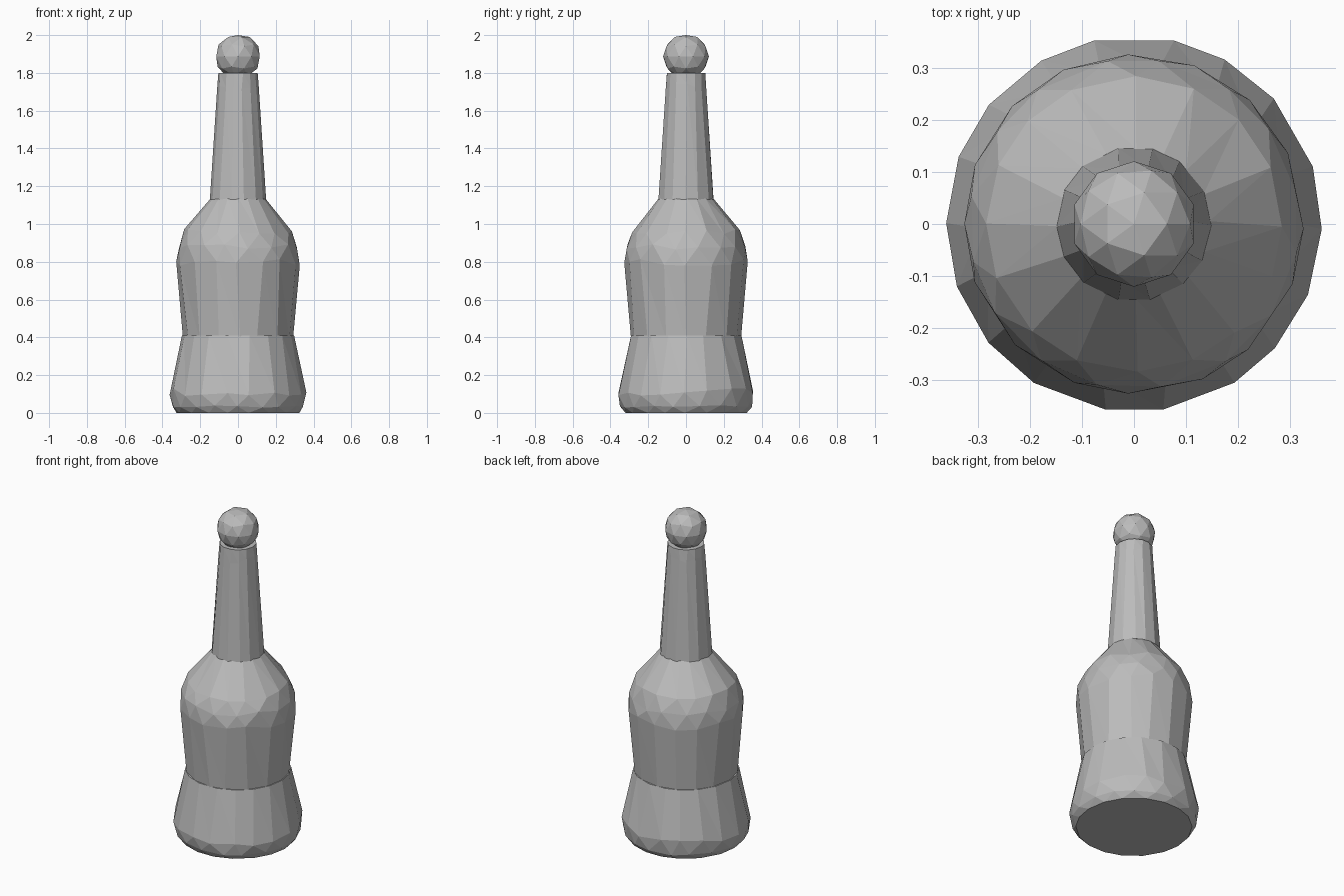
import bpy
import bmesh
import math
import random

random.seed(4)

cube = bpy.data.objects.get("Cube")
if cube:
    bpy.data.objects.remove(cube, do_unlink=True)

# Single flat grey
grey = bpy.data.materials.new("plain_grey")
grey.use_nodes = True
colour = (0.5, 0.5, 0.5, 1)
grey.diffuse_color = colour
grey.node_tree.nodes["Principled BSDF"].inputs["Base Color"].default_value = colour


def finish(name, bm):
    bmesh.ops.recalc_face_normals(bm, faces=bm.faces[:])
    mesh = bpy.data.meshes.new(name)
    bm.to_mesh(mesh)
    bm.free()
    mesh.materials.append(grey)
    obj = bpy.data.objects.new(name, mesh)
    bpy.context.collection.objects.link(obj)
    return obj


def turned(name, sides, profile):
    """Faceted turning; each profile row is radius, height, half-step twist, height wobble."""
    bm = bmesh.new()
    rings = []
    for radius, z, twist, wobble in profile:
        ring = []
        for i in range(sides):
            a = (i + twist / 2 + random.uniform(-0.12, 0.12)) * math.tau / sides
            h = z + random.uniform(-wobble, wobble)
            ring.append(bm.verts.new((radius * math.cos(a), radius * math.sin(a), h)))
        rings.append(ring)
    for k in range(len(rings) - 1):
        low, high = rings[k], rings[k + 1]
        # lean the triangle diagonals with the twist between rings
        forward = profile[k + 1][2] >= profile[k][2]
        for i in range(sides):
            j = (i + 1) % sides
            if forward:
                bm.faces.new((low[i], low[j], high[i]))
                bm.faces.new((low[j], high[j], high[i]))
            else:
                bm.faces.new((low[i], low[j], high[j]))
                bm.faces.new((low[i], high[j], high[i]))
    bm.faces.new(rings[0][::-1])
    bm.faces.new(rings[-1])
    return finish(name, bm)


# Flared foot with a rounded lower edge
turned("bottle_base", 18, [
    (0.325, 0.0, 0, 0),
    (0.350, 0.035, 1, 0.008),
    (0.362, 0.11, 0, 0.02),
    (0.297, 0.41, 0, 0),
])

# Body with rounded shoulders
turned("bottle_body", 16, [
    (0.291, 0.39, 0, 0),
    (0.327, 0.80, 0, 0.02),
    (0.318, 0.88, 1, 0.015),
    (0.285, 0.96, 0, 0.015),
    (0.145, 1.135, 0, 0),
])

# Tapering neck
turned("bottle_neck", 14, [
    (0.149, 1.13, 0, 0),
    (0.109, 1.73, 0, 0.015),
    (0.104, 1.80, 0, 0),
])

# Faceted round stopper
bm = bmesh.new()
bmesh.ops.create_icosphere(bm, subdivisions=2, radius=0.121)
for v in bm.verts:
    v.co.z = min(v.co.z, 0.113) + 1.887
finish("stopper", bm)
